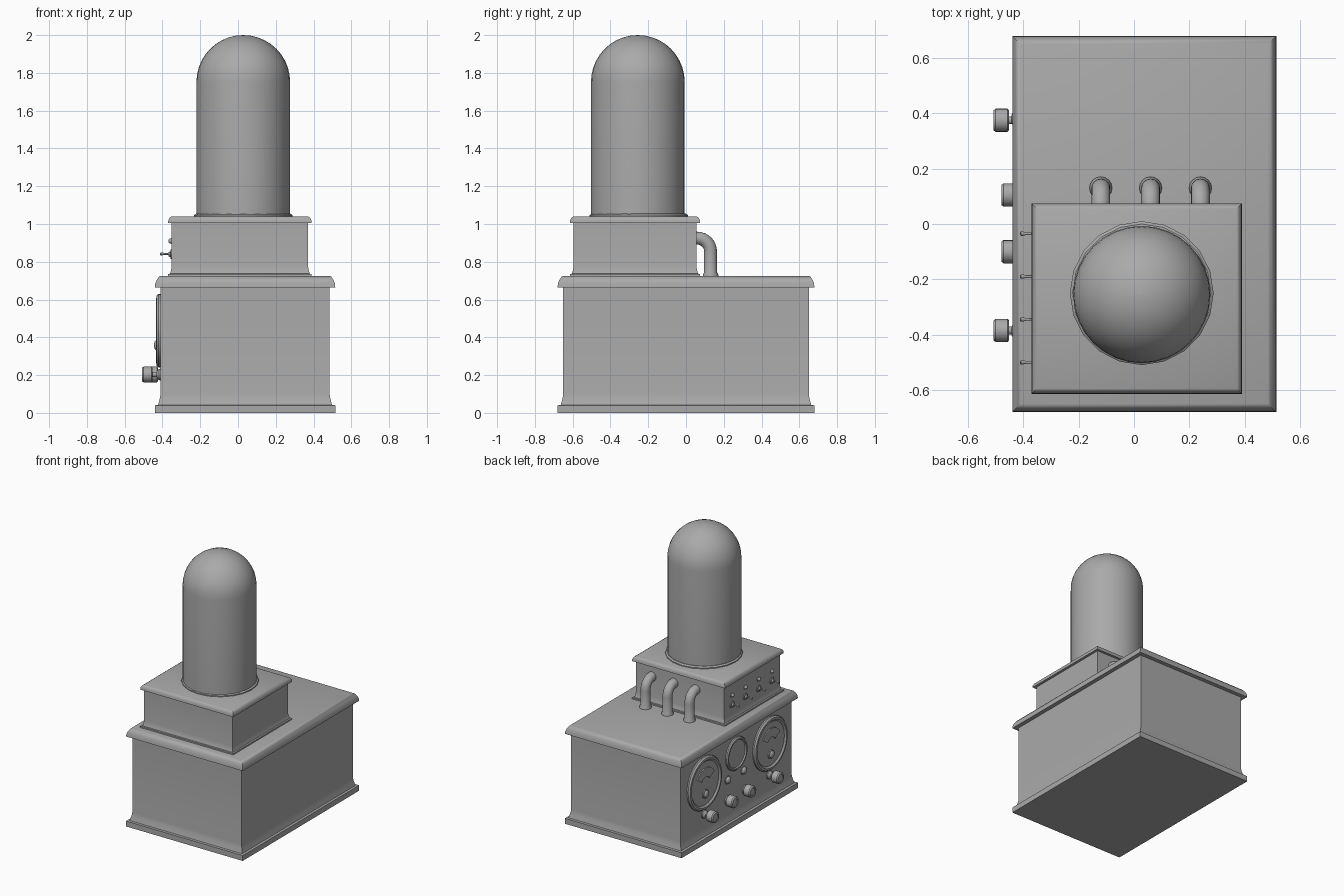
import bpy
import bmesh
from math import sin, cos, pi, radians
from mathutils import Matrix, Vector

if "Cube" in bpy.data.objects:
    bpy.data.objects.remove(bpy.data.objects["Cube"])

grey = bpy.data.materials.new("plain_grey")
grey.use_nodes = True
COLOUR = (0.4, 0.4, 0.4, 1)
grey.diffuse_color = COLOUR
grey.node_tree.nodes["Principled BSDF"].inputs["Base Color"].default_value = COLOUR

# Matrix that turns a part's own up axis outward from the panel side
OUTWARD = Matrix.Rotation(-pi / 2, 4, 'Y')


def loft(name, rings, matrix=Matrix(), sharp=35):
    """Bridge equal rings of points, cap both ends, smooth below an angle."""
    bm = bmesh.new()
    loops = [[bm.verts.new(matrix @ Vector(p)) for p in ring] for ring in rings]
    for a, b in zip(loops, loops[1:]):
        for i in range(len(a)):
            j = (i + 1) % len(a)
            bm.faces.new((a[i], a[j], b[j], b[i]))
    bm.faces.new(loops[0])
    bm.faces.new(loops[-1])
    bmesh.ops.remove_doubles(bm, verts=bm.verts, dist=1e-5)
    bmesh.ops.recalc_face_normals(bm, faces=bm.faces)
    for f in bm.faces:
        f.smooth = True
    for e in bm.edges:
        e.smooth = e.calc_face_angle(pi) < radians(sharp)
    mesh = bpy.data.meshes.new(name)
    bm.to_mesh(mesh)
    bm.free()
    mesh.materials.append(grey)
    ob = bpy.data.objects.new(name, mesh)
    bpy.context.collection.objects.link(ob)
    return ob


def moulded_box(name, centre, half, profile):
    """Rectangular body whose sides follow (outset, height) points."""
    corners = ((-1, -1), (1, -1), (1, 1), (-1, 1))
    loft(name, [[(centre[0] + sx * (half[0] + o), centre[1] + sy * (half[1] + o), z)
                 for sx, sy in corners] for o, z in profile])


def lathe(name, profile, loc, sides=24, turn=Matrix()):
    """Round part from (radius, height) points."""
    rings = [[(max(r, 1e-4) * cos(2 * pi * i / sides), max(r, 1e-4) * sin(2 * pi * i / sides), h)
              for i in range(sides)] for r, h in profile]
    return loft(name, rings, Matrix.Translation(loc) @ turn)


def dome(radius, base, steps, squash=1):
    return [(radius * cos(pi / 2 * i / steps), base + squash * radius * sin(pi / 2 * i / steps))
            for i in range(steps + 1)]


# Cabinets: plinth, cove, wall and rounded lid
moulded_box("lower_cabinet", (0.0375, 0), (0.4475, 0.65),
            [(0.03, 0), (0.03, 0.04), (0.013, 0.042), (0.008, 0.06), (0.003, 0.08), (0, 0.1),
             (0, 0.665), (0.03, 0.665), (0.028, 0.685), (0.02, 0.705), (0.008, 0.722), (0, 0.725)])
moulded_box("upper_cabinet", (0.01, -0.27), (0.361, 0.325),
            [(0.019, 0.725), (0.019, 0.735), (0.009, 0.737), (0.004, 0.752), (0, 0.775),
             (0, 1.005), (0.019, 1.005), (0.018, 1.02), (0.011, 1.034), (0, 1.04)])

# Tall domed cylinder with its seat ring
lathe("seat_ring", [(0.26, 1.035), (0.26, 1.047), (0.25, 1.055)], (0.028, -0.25, 0), 20)
lathe("domed_cylinder", [(0.248, 1.04)] + dome(0.248, 1.752, 10), (0.028, -0.255, 0), 32)

# Bent pipes from the upper cabinet down to the lower lid
for k, x in enumerate((-0.12, 0.06, 0.24)):
    bend = [(0.06 + 0.07 * sin(a), 0.855 + 0.07 * cos(a), a)
            for a in [pi / 2 * i / 8 for i in range(9)]]
    path = [(0.04, 0.925, 0, 0.034)] + [(y, z, a, 0.034) for y, z, a in bend]
    path += [(0.13, 0.745, pi / 2, 0.034), (0.13, 0.732, pi / 2, 0.041), (0.13, 0.72, pi / 2, 0.041)]
    rings = [[(x + r * cos(t), y + r * sin(t) * sin(a), z + r * sin(t) * cos(a))
              for t in [2 * pi * i / 16 for i in range(16)]] for y, z, a, r in path]
    loft(f"pipe_{k + 1}", rings)

WALL = -0.41


def panel_part(name, profile, y, z, sides=20, x=WALL):
    return lathe(name, profile, (x, y, z), sides, OUTWARD)


# Large meters: rimmed face, curved window, adjusting screw
for side, y in (("back", 0.38), ("front", -0.387)):
    z = 0.435
    panel_part(f"{side}_meter", [(0.195, -0.01), (0.195, 0.01), (0.186, 0.021), (0.172, 0.023),
                                 (0.16, 0.012), (0.15, 0.012)], y, z, 32)
    arc = [radians(-60 + 12 * i) for i in range(11)]
    outline = [(0.115 * cos(a), 0.115 * sin(a)) for a in arc]
    outline += [(0.05 * cos(a), 0.05 * sin(a)) for a in reversed(arc)]
    loft(f"{side}_meter_window", [[(u, v, h) for u, v in outline] for h in (0.01, 0.02)],
         Matrix.Translation((WALL, y, z)) @ OUTWARD)
    panel_part(f"{side}_meter_screw", [(0.032, 0.005), (0.032, 0.02)] + dome(0.026, 0.022, 4, 0.5),
               y, 0.358, 16)

# Small round gauge
panel_part("small_gauge", [(0.12, -0.01), (0.12, 0.01), (0.113, 0.018), (0.103, 0.018),
                           (0.098, 0.009), (0.09, 0.009)], 0.005, 0.51, 28)

# Indicator buttons
for k, y in enumerate((0.1, -0.085)):
    panel_part(f"indicator_button_{k + 1}", [(0.03, -0.005), (0.03, 0.004)] + dome(0.026, 0.004, 5, 0.7),
               y, 0.35, 16)

# Control knobs: outer pair on long stems, inner pair closer to the wall
for k, (y, gap) in enumerate(((0.375, 0.042), (0.105, 0.014), (-0.1, 0.014), (-0.385, 0.042))):
    panel_part(f"knob_stem_{k + 1}", [(0.032, -0.01), (0.03, 0.008), (0.014, 0.022), (0.014, gap + 0.02)],
               y, 0.203, 16)
    panel_part(f"knob_{k + 1}", [(0.036, gap), (0.042, gap + 0.005), (0.042, gap + 0.048),
                                 (0.036, gap + 0.056), (0.026, gap + 0.056), (0.024, gap + 0.052)],
               y, 0.203, 20)

# Toggle switches with a lamp above each
for k in range(4):
    y = -0.035 - 0.155 * k
    x = -0.351
    panel_part(f"switch_nut_{k + 1}", [(0.024, -0.005), (0.024, 0.006), (0.014, 0.008), (0.012, 0.018)],
               y, 0.84, 12, x)
    panel_part(f"switch_lever_{k + 1}", [(0.005, 0), (0.005, 0.04), (0.008, 0.05), (0.008, 0.058), (0.004, 0.062)],
               y, 0.842, 10, x)
    panel_part(f"switch_lamp_{k + 1}", [(0.016, -0.005), (0.016, 0.004)] + dome(0.014, 0.004, 4), y, 0.91, 12, x)
